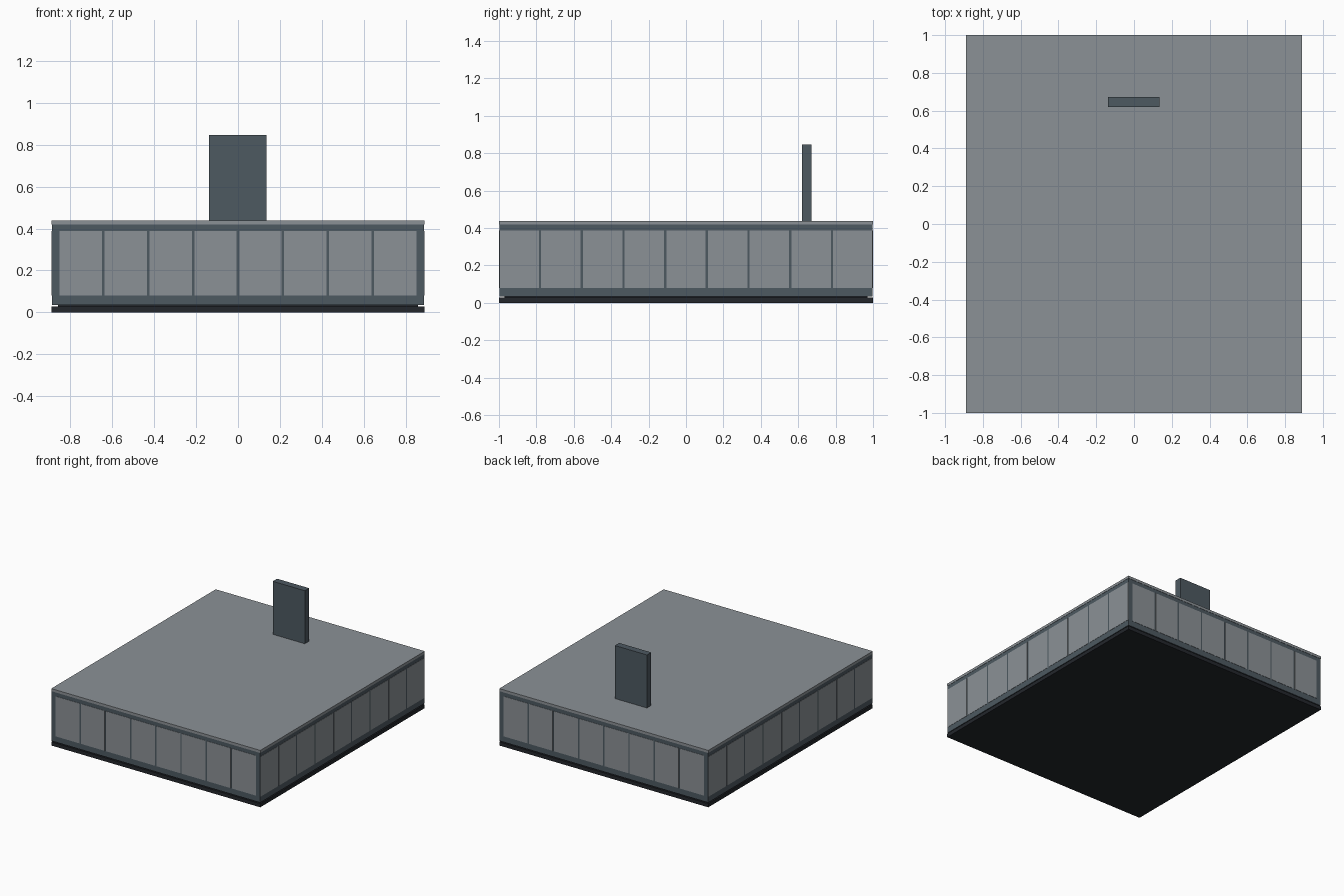
import bpy
import bmesh
from mathutils import Matrix, Vector

if "Cube" in bpy.data.objects:
    bpy.data.objects.remove(bpy.data.objects["Cube"])

HX, HY = 0.89, 1.0          # half width and half depth of the building


def material(name, rgb):
    m = bpy.data.materials.new(name)
    m.diffuse_color = (*rgb, 1)
    m.use_nodes = True
    m.node_tree.nodes["Principled BSDF"].inputs["Base Color"].default_value = m.diffuse_color
    return m


LIGHT = material("light_grey", (0.26, 0.285, 0.305))
SLATE = material("slate", (0.075, 0.1, 0.12))
BLACK = material("near_black", (0.017, 0.02, 0.025))


def boxes(name, mat, *spans):
    """One object made of boxes, each given as (x0, x1, y0, y1, z0, z1)."""
    bm = bmesh.new()
    for x0, x1, y0, y1, z0, z1 in spans:
        centre = Vector((x0 + x1, y0 + y1, z0 + z1)) / 2
        size = Matrix.Diagonal((x1 - x0, y1 - y0, z1 - z0, 1))
        bmesh.ops.create_cube(bm, size=1, matrix=Matrix.Translation(centre) @ size)
    mesh = bpy.data.meshes.new(name)
    bm.to_mesh(mesh)
    bm.free()
    mesh.materials.append(mat)
    obj = bpy.data.objects.new(name, mesh)
    bpy.context.collection.objects.link(obj)
    return obj


def slab(name, mat, inset, z0, z1):
    """Full-footprint block, pulled in by inset on every side."""
    x, y = HX - inset, HY - inset
    return boxes(name, mat, (-x, x, -y, y, z0, z1))


def strips(half, count, gap):
    """Start and end of equal panels with gaps between them."""
    step = (2 * half + gap) / count
    return [(-half + i * step, -half + (i + 1) * step - gap) for i in range(count)]


# Base, shadow gap, walls and roof
slab("base", BLACK, 0, 0, 0.028)
slab("shadow_gap", BLACK, 0.03, 0.028, 0.035)
slab("walls", SLATE, 0.002, 0.035, 0.418)
slab("roof", LIGHT, 0, 0.418, 0.438)

# Window panels, standing just proud of the walls
Z0, Z1, GAP = 0.08, 0.388, 0.012
for side, s in (("front", -1), ("back", 1)):
    y0, y1 = sorted((s * HY, s * (HY - 0.02)))
    boxes(side + "_panels", LIGHT,
          *[(a, b, y0, y1, Z0, Z1) for a, b in strips(0.852, 8, GAP)])
for side, s in (("left", -1), ("right", 1)):
    x0, x1 = sorted((s * HX, s * (HX - 0.02)))
    boxes(side + "_panels", LIGHT,
          *[(x0, x1, a, b, Z0, Z1) for a, b in strips(HY - 0.003, 9, GAP)])

# Chimney
boxes("chimney", SLATE, (-0.138, 0.135, 0.62, 0.672, 0.43, 0.846))
